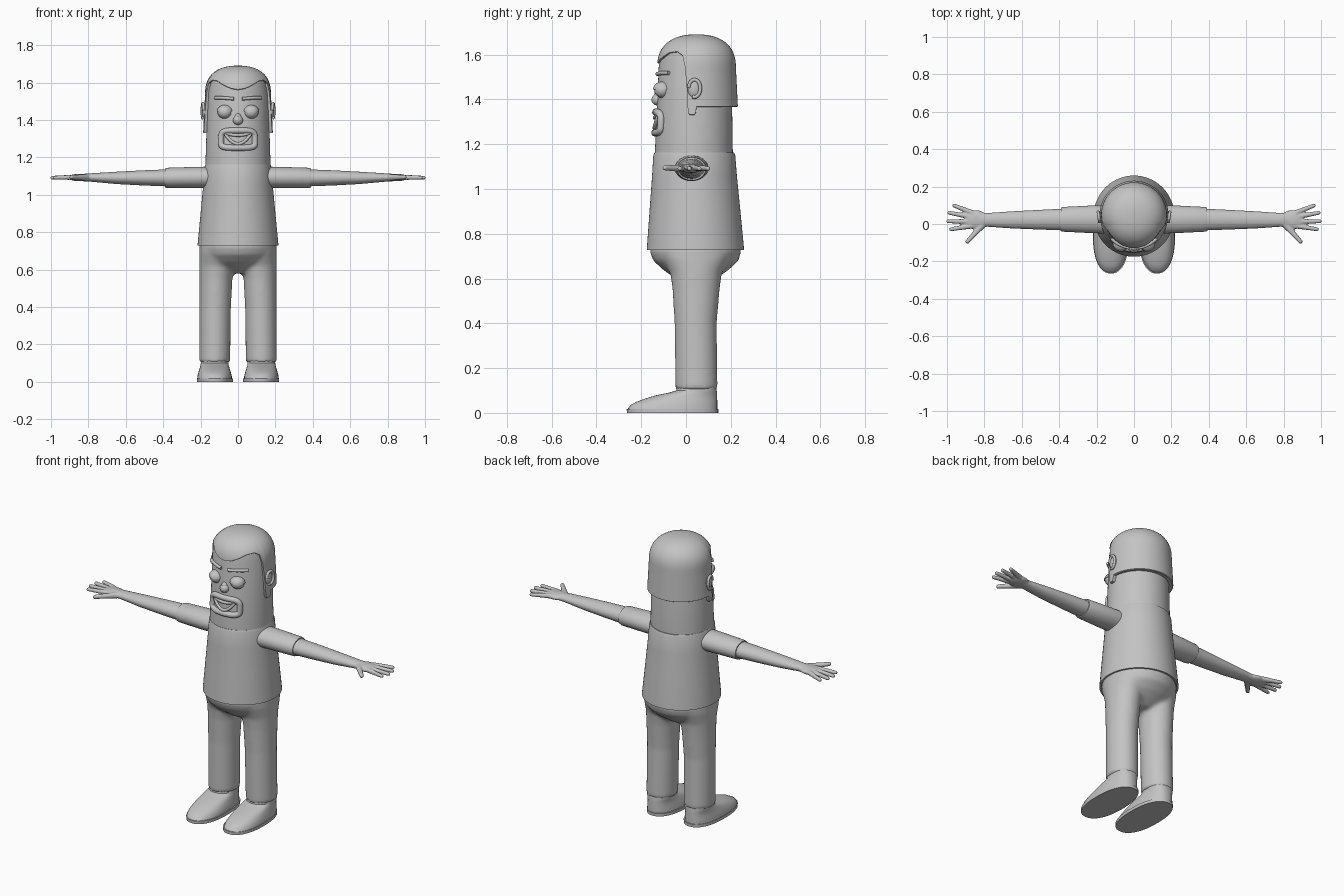
import bpy, bmesh, math
from mathutils import Matrix, Vector

if "Cube" in bpy.data.objects:
    bpy.data.objects.remove(bpy.data.objects["Cube"])

clay = bpy.data.materials.new("plain grey")
clay.use_nodes = True
GREY = (0.55, 0.55, 0.55, 1)
clay.diffuse_color = GREY
clay.node_tree.nodes["Principled BSDF"].inputs["Base Color"].default_value = GREY


def finish(name, bm, mirror=False, voxel=0, relax=0):
    """Turn a bmesh into a smooth shaded object, optionally mirrored and fused."""
    bmesh.ops.recalc_face_normals(bm, faces=bm.faces)
    mesh = bpy.data.meshes.new(name)
    bm.to_mesh(mesh)
    bm.free()
    mesh.materials.append(clay)
    ob = bpy.data.objects.new(name, mesh)
    bpy.context.collection.objects.link(ob)
    bpy.ops.object.select_all(action='DESELECT')
    ob.select_set(True)
    bpy.context.view_layer.objects.active = ob
    bpy.ops.object.shade_smooth_by_angle(angle=math.radians(40))
    if mirror:
        ob.modifiers.new("Mirror", 'MIRROR').use_mirror_merge = False
    if voxel:
        fuse = ob.modifiers.new("Fuse", 'REMESH')
        fuse.mode = 'VOXEL'
        fuse.voxel_size = voxel
        fuse.use_smooth_shade = True
        soft = ob.modifiers.new("Soften", 'SMOOTH')
        soft.iterations = relax
    return ob


def skin(bm, rings, cap=True):
    """Bridge equal closed rings of points."""
    loops = [[bm.verts.new(p) for p in ring] for ring in rings]
    n = len(loops[0])
    for a, b in zip(loops, loops[1:]):
        for i in range(n):
            j = (i + 1) % n
            bm.faces.new((a[i], a[j], b[j], b[i]))
    if cap:
        bm.faces.new(loops[0])
        bm.faces.new(loops[-1])


def tube(bm, stations, axis='Z', power=2.0, n=48):
    """Loft ellipses; a station is (position, centre u, centre v, radius u, radius v)."""
    rings = []
    for t, cu, cv, ru, rv in stations:
        ring = []
        for i in range(n):
            a = math.tau * i / n
            c, s = math.cos(a), math.sin(a)
            u = cu + ru * math.copysign(abs(c) ** (2 / power), c)
            v = cv + rv * math.copysign(abs(s) ** (2 / power), s)
            ring.append((u, v, t) if axis == 'Z' else (t, u, v))
        rings.append(ring)
    skin(bm, rings)


def ball(bm, centre, scale, cut=False):
    m = Matrix.Translation(centre) @ Matrix.Diagonal((*scale, 1))
    verts = bmesh.ops.create_uvsphere(bm, u_segments=28, v_segments=16, radius=1, matrix=m)["verts"]
    if cut:
        bmesh.ops.delete(bm, geom=[v for v in verts if v.co.z < centre[2] - 0.001], context='VERTS')
        bmesh.ops.holes_fill(bm, edges=[e for e in bm.edges if e.is_boundary], sides=0)


def rod(bm, a, b, ra, rb):
    """Tapered capsule between two points."""
    a, b = Vector(a), Vector(b)
    d = b - a
    m = Matrix.Translation((a + b) / 2) @ d.to_track_quat('Z', 'Y').to_matrix().to_4x4()
    bmesh.ops.create_cone(bm, cap_ends=True, segments=16, radius1=ra, radius2=rb,
                          depth=d.length, matrix=m)
    ball(bm, a, (ra,) * 3)
    ball(bm, b, (rb,) * 3)


def cord(name, points, radius, cyclic=False, mirror=False):
    """Round bar that follows a path."""
    curve = bpy.data.curves.new(name, 'CURVE')
    curve.dimensions = '3D'
    curve.bevel_depth = radius
    curve.bevel_resolution = 4
    curve.use_fill_caps = True
    spline = curve.splines.new('POLY')
    spline.points.add(len(points) - 1)
    for p, co in zip(spline.points, points):
        p.co = (*co, 1)
    spline.use_cyclic_u = cyclic
    ob = bpy.data.objects.new(name, curve)
    bm = bmesh.new()
    bm.from_mesh(ob.to_mesh())
    ob.to_mesh_clear()
    bpy.data.objects.remove(ob)
    return finish(name, bm, mirror)


def on_face(x, z, lift=0.0):
    """Point on the front of the head."""
    k = (z - 1.16) / 0.4
    r = 0.174 - 0.012 * k + lift
    return (x, 0.035 + 0.006 * k - math.sqrt(r * r - x * x), z)


# Torso with a turned-in hem
bm = bmesh.new()
tube(bm, [(0.75, 0, 0.042, 0.2, 0.2), (0.728, 0, 0.042, 0.206, 0.206),
          (0.728, 0, 0.042, 0.216, 0.217), (0.745, 0, 0.042, 0.215, 0.216),
          (0.9, 0, 0.04, 0.2, 0.203), (1.05, 0, 0.038, 0.186, 0.19),
          (1.15, 0, 0.037, 0.178, 0.183), (1.162, 0, 0.037, 0.174, 0.178)], n=64)
finish("shirt", bm)

# Trousers: hips and both legs fused
bm = bmesh.new()
tube(bm, [(0.58, 0, 0.045, 0.09, 0.06), (0.61, 0, 0.045, 0.15, 0.105),
          (0.64, 0, 0.044, 0.18, 0.148), (0.68, 0, 0.044, 0.2, 0.19),
          (0.72, 0, 0.042, 0.207, 0.204), (0.745, 0, 0.042, 0.205, 0.2)])
tube(bm, [(0.103, 0.125, 0.047, 0.083, 0.094), (0.4, 0.122, 0.043, 0.084, 0.094),
          (0.55, 0.118, 0.045, 0.088, 0.105), (0.62, 0.113, 0.045, 0.094, 0.114),
          (0.7, 0.107, 0.043, 0.1, 0.15)])
finish("trousers", bm, True, 0.011, 5)

# Shoes and soles
bm = bmesh.new()
tube(bm, [(0.018, 0.125, -0.06, 0.093, 0.2), (0.035, 0.125, -0.054, 0.091, 0.194),
          (0.05, 0.125, -0.04, 0.087, 0.18), (0.065, 0.125, -0.02, 0.082, 0.159),
          (0.08, 0.125, 0.005, 0.078, 0.134), (0.09, 0.125, 0.03, 0.075, 0.108),
          (0.1, 0.125, 0.047, 0.074, 0.09), (0.14, 0.125, 0.047, 0.073, 0.085)], power=2.3)
finish("shoe", bm, True)
bm = bmesh.new()
tube(bm, [(0, 0.123, -0.06, 0.097, 0.204), (0.018, 0.123, -0.06, 0.097, 0.205)], power=2.3)
finish("sole", bm, True)

# Sleeves
bm = bmesh.new()
tube(bm, [(0.1, 0.025, 1.093, 0.076, 0.058), (0.22, 0.025, 1.092, 0.074, 0.057),
          (0.38, 0.025, 1.09, 0.066, 0.054), (0.39, 0.025, 1.09, 0.063, 0.051),
          (0.39, 0.025, 1.09, 0.054, 0.042)], axis='X')
finish("sleeve", bm, True)

# Forearm, palm and fingers fused
bm = bmesh.new()
tube(bm, [(0.36, 0.024, 1.09, 0.059, 0.046), (0.5, 0.023, 1.09, 0.053, 0.041),
          (0.65, 0.022, 1.09, 0.046, 0.033), (0.78, 0.022, 1.092, 0.037, 0.023),
          (0.83, 0.022, 1.092, 0.038, 0.02)], axis='X')
ball(bm, (0.845, 0.022, 1.092), (0.065, 0.052, 0.02))
for base_y, tip_x, tip_y in ((0.06, 0.962, 0.099), (0.037, 0.988, 0.06),
                             (0.012, 0.993, 0.015), (-0.01, 0.978, -0.028)):
    rod(bm, (0.865, base_y, 1.094), (tip_x, tip_y, 1.091), 0.0145, 0.0105)
rod(bm, (0.81, -0.005, 1.092), (0.89, -0.094, 1.094), 0.018, 0.0115)
finish("arm_and_hand", bm, True, 0.005, 2)

# Head
bm = bmesh.new()
tube(bm, [(1.14, 0, 0.035, 0.174, 0.174), (1.16, 0, 0.035, 0.174, 0.174),
          (1.56, 0, 0.041, 0.162, 0.162), (1.62, 0, 0.042, 0.15, 0.15),
          (1.65, 0, 0.042, 0.11, 0.11)], n=64)
finish("head", bm)

# Hair shell: the hairline is height by angle from the front
hairline = [(0, 1.56), (12, 1.566), (25, 1.582), (42, 1.606), (58, 1.611), (68, 1.595),
            (73, 1.54), (76, 1.45), (78, 1.345), (80, 1.33), (87, 1.33), (89, 1.34),
            (90, 1.366), (180, 1.366)]
half = []
for (a0, z0), (a1, z1) in zip(hairline, hairline[1:]):
    steps = max(1, round((a1 - a0) / 5))
    half += [(a0 + (a1 - a0) * i / steps, z0 + (z1 - z0) * i / steps) for i in range(steps)]
columns = half + [(180, 1.366)] + [(360 - a, z) for a, z in reversed(half[1:])]


def hair_point(angle, z, inset=0.0):
    u = max(0.0, (z - 1.54) / 0.15)
    r = 0.176 + 0.05 * max(0, 1.54 - z) - inset
    r *= max(0.001, 1 - min(u, 1) ** 2.4) ** (1 / 2.4)
    a = math.radians(angle)
    return (r * math.sin(a), 0.047 - r * math.cos(a), z)


ROWS = 22
rings = [[hair_point(a, z + 0.004, 0.03) for a, z in columns],
         [hair_point(a, z, 0.005) for a, z in columns]]
for k in range(ROWS + 1):
    f = 1 - (1 - k / ROWS) ** 2.2
    rings.append([hair_point(a, z + 0.003 + (1.687 - z) * f) for a, z in columns])
bm = bmesh.new()
skin(bm, rings, cap=False)
bm.faces.new(list(bm.verts)[-len(columns):])
finish("hair", bm)

# Ears with a raised rim
bm = bmesh.new()
ball(bm, (0.175, 0.037, 1.447), (0.017, 0.029, 0.042))
finish("ear", bm, True)
rim = [math.radians(d) for d in range(-110, 181, 15)]
cord("ear_rim", [(0.188 + 0.004 * math.cos(a), 0.038 + 0.026 * math.cos(a),
                  1.449 + 0.039 * math.sin(a)) for a in rim], 0.008, mirror=True)

# Eyes, heavy lids, brows and nose
bm = bmesh.new()
ball(bm, (0.07, -0.104, 1.442), (0.039, 0.038, 0.036))
finish("eye", bm, True)
bm = bmesh.new()
ball(bm, (0.07, -0.104, 1.444), (0.043, 0.043, 0.036), cut=True)
finish("eyelid", bm, True)
cord("eyebrow", [on_face(0.022 + 0.0125 * i, 1.513 + 0.001 * min(i, 5), 0.006)
                 for i in range(9)], 0.009, mirror=True)
bm = bmesh.new()
ball(bm, (0, -0.127, 1.398), (0.027, 0.027, 0.025))
ball(bm, (0, -0.126, 1.412), (0.018, 0.019, 0.022))
finish("nose", bm)

# Beard ring around the mouth
ring = []
for i in range(48):
    c, s = math.cos(math.tau * i / 48), math.sin(math.tau * i / 48)
    x = 0.088 * math.copysign(abs(c) ** 0.45, c)
    z = 1.297 + 0.046 * math.copysign(abs(s) ** 0.45, s)
    ring.append(on_face(x * (1.03 - 0.06 * s), z, 0.004))
cord("beard", ring, 0.0165, cyclic=True)

# Grinning lips and teeth
spans = [i / 10 for i in range(-10, 11)]
upper = [(0.066 * t, 1.318 + 0.012 * t * t) for t in spans]
lower = [(0.066 * t, 1.272 + 0.05 * t * t) for t in spans]
cord("lips", [on_face(x, z, 0.008) for x, z in upper + lower[::-1]], 0.0085, cyclic=True)
bm = bmesh.new()
rows = [[bm.verts.new(on_face(x, zl + (zu - zl) * k, 0.006))
         for (x, zu), (_, zl) in zip(upper, lower)] for k in (0, 0.5, 1)]
for a, b in zip(rows, rows[1:]):
    for i in range(len(a) - 1):
        bm.faces.new((a[i], a[i + 1], b[i + 1], b[i]))
finish("teeth", bm)
